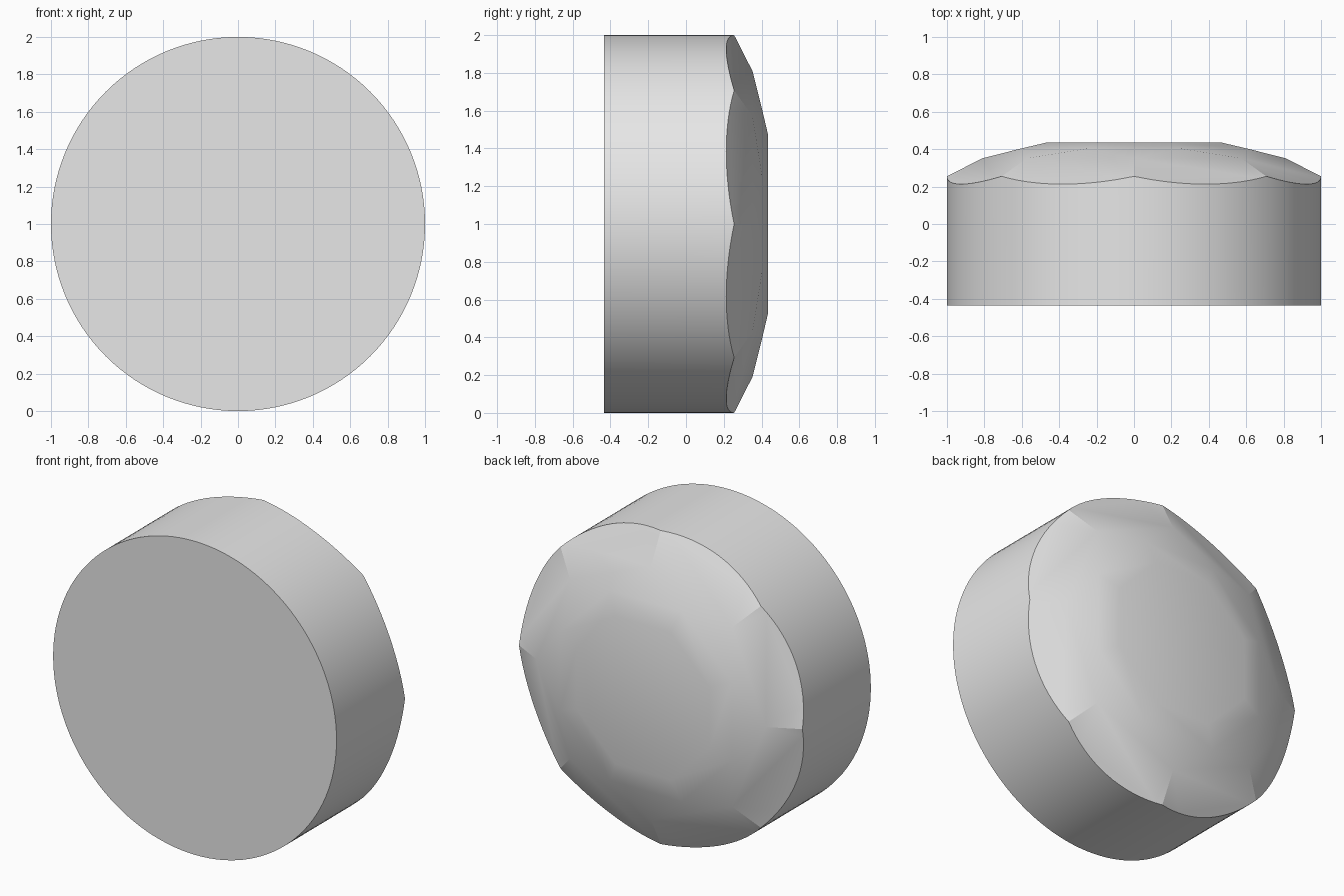
import bpy, bmesh
from math import cos, sin, pi, radians

cube = bpy.data.objects.get("Cube")
if cube:
    bpy.data.objects.remove(cube, do_unlink=True)

SIDES = 8            # facets around the crown
STEPS = 16           # rim segments per facet
HALF = 0.435         # half depth of the stone
SLOPE = 0.551        # steepness of the rim facets
STEP = 2 * pi / SIDES
APOTHEM = cos(STEP / 2)

grey = bpy.data.materials.new("light_grey")
grey.use_nodes = True
grey.diffuse_color = (0.8, 0.8, 0.8, 1)
grey.node_tree.nodes["Principled BSDF"].inputs["Base Color"].default_value = (0.8, 0.8, 0.8, 1)

bm = bmesh.new()


def point(radius, angle, y):
    return bm.verts.new((radius * cos(angle), y, 1 + radius * sin(angle)))


def crown_y(distance):
    """Depth of a rim facet at a distance along its own direction."""
    return 0.255 + SLOPE * (APOTHEM - distance)


# Scalloped rim and flat front outline
count = SIDES * STEPS
front, rim = [], []
for i in range(count):
    a = 2 * pi * i / count
    off = (i % STEPS) * STEP / STEPS - STEP / 2
    front.append(point(1, a, -HALF))
    rim.append(point(1, a, crown_y(cos(off))))

# Crown corners: ridge ends, facet tips and table octagon
ridge, tip, table = [], [], []
for k in range(SIDES):
    mid = (k + 0.5) * STEP
    ridge.append(point(0.81, k * STEP, crown_y(0.81 * APOTHEM)))
    tip.append(point(0.655, mid, crown_y(0.655)))
    table.append(point(0.47 / APOTHEM, mid, HALF))

# Flat front, cylindrical wall and flat table
bm.faces.new(front)
bm.faces.new(table)
for i in range(count):
    j = (i + 1) % count
    bm.faces.new((front[i], front[j], rim[j], rim[i]))

# Rim facets and the inner facets between them
for k in range(SIDES):
    n = (k + 1) % SIDES
    arc = [rim[(k * STEPS + s) % count] for s in range(STEPS + 1)]
    bm.faces.new(arc + [ridge[n], tip[k], ridge[k]])
    bm.faces.new((ridge[k], tip[k], table[k], table[k - 1], tip[k - 1]))

bmesh.ops.recalc_face_normals(bm, faces=bm.faces)
mesh = bpy.data.meshes.new("faceted_disc")
bm.to_mesh(mesh)
bm.free()
mesh.materials.append(grey)

disc = bpy.data.objects.new("faceted_disc", mesh)
bpy.context.collection.objects.link(disc)
bpy.ops.object.select_all(action="DESELECT")
disc.select_set(True)
bpy.context.view_layer.objects.active = disc
bpy.ops.object.shade_smooth_by_angle(angle=radians(20))
